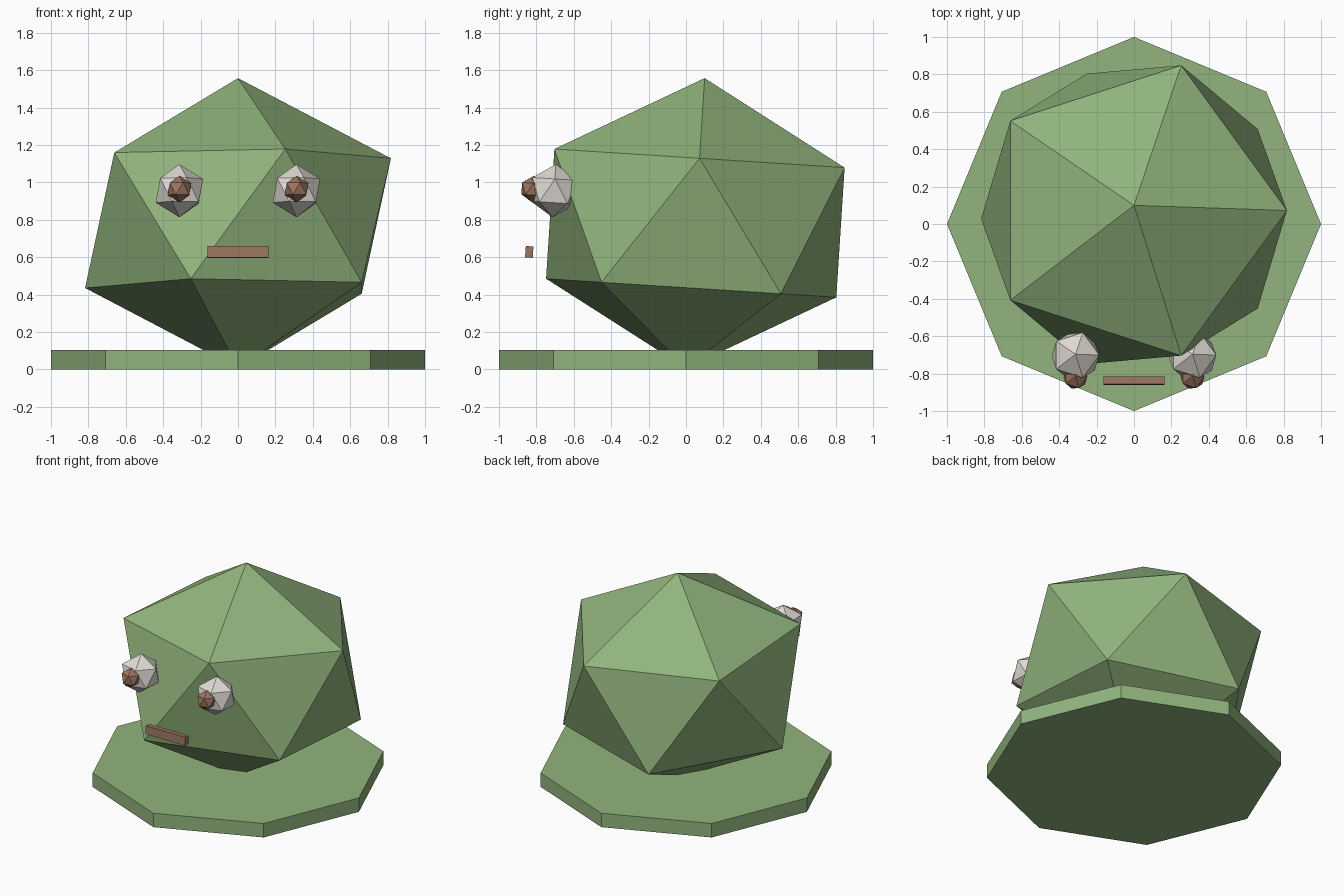
import bpy

cube = bpy.data.objects.get("Cube")
if cube:
    bpy.data.objects.remove(cube, do_unlink=True)

TILT = -0.064  # the whole head leans slightly back


def material(name, color):
    mat = bpy.data.materials.new(name)
    mat.use_nodes = True
    rgba = (*color, 1)
    mat.diffuse_color = rgba
    mat.node_tree.nodes["Principled BSDF"].inputs["Base Color"].default_value = rgba
    return mat


def finish(name, mat, scale=(1, 1, 1), tilt=0):
    obj = bpy.context.object
    obj.name = name
    obj.scale = scale
    obj.rotation_euler.x = tilt
    obj.data.materials.append(mat)
    return obj


def gem(name, mat, radius, location, squash=1):
    bpy.ops.mesh.primitive_ico_sphere_add(subdivisions=1, radius=radius, location=location)
    return finish(name, mat, (1, 1, squash), TILT)


green = material("leaf green", (0.283, 0.456, 0.205))
white = material("warm white", (0.745, 0.708, 0.658))
brown = material("earth brown", (0.328, 0.178, 0.117))

# Octagonal base slab with corners on the axes
bpy.ops.mesh.primitive_cylinder_add(vertices=8, radius=1, depth=0.104, location=(0, 0, 0.052))
finish("base", green)

# Faceted body
gem("body", green, 0.914, (0, 0.05, 0.782), 0.85)

# Eyes and pupils
for side, x in (("right", -0.313), ("left", 0.313)):
    gem(side + "_eye", white, 0.142, (x, -0.705, 0.955))
    gem(side + "_pupil", brown, 0.071, (x, -0.818, 0.964))

# Mouth bar
bpy.ops.mesh.primitive_cube_add(size=1, location=(0, -0.838, 0.628))
finish("mouth", brown, (0.326, 0.041, 0.061), TILT)
